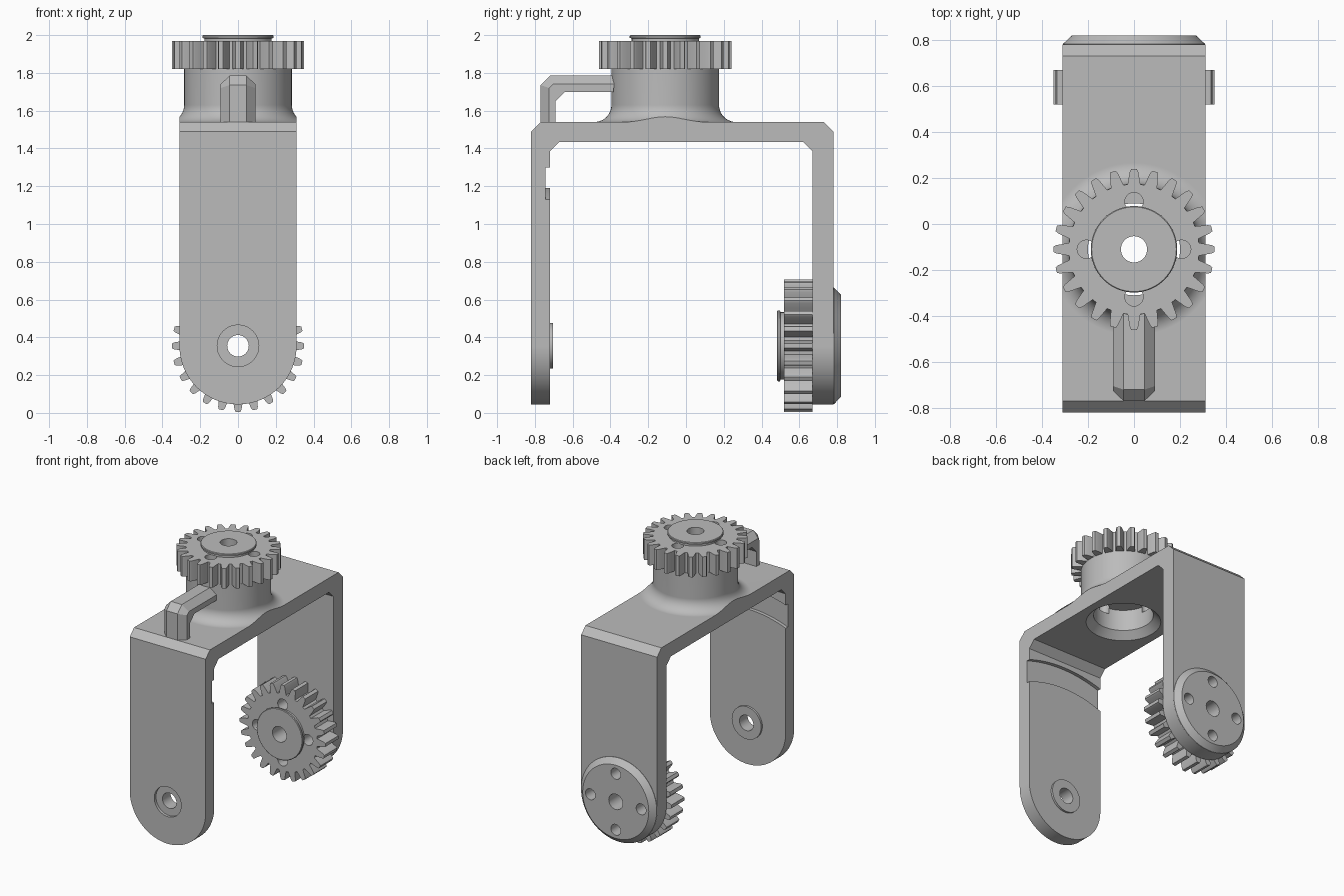
import bpy, bmesh
from math import sin, cos, pi
from mathutils import Matrix, Vector

if "Cube" in bpy.data.objects:
    bpy.data.objects.remove(bpy.data.objects["Cube"], do_unlink=True)

grey = bpy.data.materials.new("grey_plastic")
grey.use_nodes = True
GREY = (0.5, 0.5, 0.5, 1)
grey.diffuse_color = GREY
grey.node_tree.nodes["Principled BSDF"].inputs["Base Color"].default_value = GREY

PIVOT_Z = 0.355      # height of the joint axis in both legs
HALF = 0.31          # half the strap width
AXIS_Y = -0.11       # position of the top gear axis
UP = Matrix.Translation((0, AXIS_Y, 0))
# local z points to the front (-y), local y points up
FORWARD = Matrix.Translation((0, 0, PIVOT_Z)) @ Matrix.Rotation(pi / 2, 4, "X")


def loft(name, rings, matrix=Matrix()):
    """Closed solid through a list of equal-length point rings."""
    bm = bmesh.new()
    loops = [[bm.verts.new(matrix @ Vector(p)) for p in ring] for ring in rings]
    n = len(loops[0])
    for a, b in zip(loops, loops[1:]):
        for i in range(n):
            j = (i + 1) % n
            bm.faces.new((a[i], a[j], b[j], b[i]))
    bm.faces.new(loops[0][::-1])
    bm.faces.new(loops[-1])
    bmesh.ops.recalc_face_normals(bm, faces=bm.faces)
    mesh = bpy.data.meshes.new(name)
    bm.to_mesh(mesh)
    bm.free()
    mesh.materials.append(grey)
    ob = bpy.data.objects.new(name, mesh)
    bpy.context.collection.objects.link(ob)
    return ob


def lathe(name, profile, matrix, centre=(0, 0), n=64):
    """Solid of revolution about local z from (radius, height) pairs."""
    turn = [2 * pi * i / n for i in range(n)]
    return loft(name, [[(centre[0] + r * cos(a), centre[1] + r * sin(a), h) for a in turn]
                       for r, h in profile], matrix)


def prism(name, outline, lo, hi, matrix=Matrix()):
    return loft(name, [[(x, y, h) for x, y in outline] for h in (lo, hi)], matrix)


def combine(ob, other, operation):
    """Apply a boolean and discard the second solid."""
    other.hide_render = True
    mod = ob.modifiers.new("cut", "BOOLEAN")
    mod.operation, mod.object, mod.solver = operation, other, "EXACT"
    bpy.ops.object.select_all(action="DESELECT")
    bpy.context.view_layer.objects.active = ob
    ob.select_set(True)
    bpy.ops.object.modifier_apply(modifier=mod.name)
    bpy.data.objects.remove(other, do_unlink=True)


def bore(ob, radius, lo, hi, matrix, centre=(0, 0)):
    combine(ob, lathe("cutter", [(radius, lo), (radius, hi)], matrix, centre, 40), "DIFFERENCE")


def bolt_holes(ob, lo, hi, matrix):
    for k in range(4):
        a = k * pi / 2
        bore(ob, 0.04, lo, hi, matrix, (0.207 * cos(a), 0.207 * sin(a)))


def finish(ob):
    bpy.ops.object.select_all(action="DESELECT")
    bpy.context.view_layer.objects.active = ob
    ob.select_set(True)
    bpy.ops.object.shade_smooth_by_angle(angle=0.5)
    mod = ob.modifiers.new("weighted_normals", "WEIGHTED_NORMAL")
    mod.keep_sharp = True


# U-shaped strap with chamfered corners, drawn in (y, z) and extruded along x
strap = [(-0.82, 0), (-0.82, 1.49), (-0.77, 1.54), (0.73, 1.54), (0.78, 1.49), (0.78, 0),
         (0.67, 0), (0.67, 1.385), (0.62, 1.435), (-0.67, 1.435), (-0.72, 1.385), (-0.72, 0)]
along_x = Matrix(((0, 0, 1, 0), (1, 0, 0, 0), (0, 1, 0, 0), (0, 0, 0, 1)))
bracket = prism("bracket", strap, -0.4, 0.4, along_x)

# neck with a filleted foot
fillet = [(0.375 - 0.09 * sin(t), 1.63 - 0.09 * cos(t))
          for t in [pi / 2 * i / 10 for i in range(11)]]
neck = lathe("neck", [(0.375, 1.5)] + fillet + [(0.285, 1.82)], UP, n=96)
combine(bracket, neck, "UNION")

# trim to the strap width and round the leg ends
arc = [(HALF * cos(a), HALF * sin(a)) for a in [pi + pi * i / 40 for i in range(41)]]
combine(bracket, prism("cutter", arc + [(HALF, 1.7), (-HALF, 1.7)], -1, 1, FORWARD), "INTERSECT")

# back boss and inner front boss
combine(bracket, lathe("boss", [(0.27, -0.82), (0.309, -0.783), (0.309, -0.72)], FORWARD), "UNION")
combine(bracket, lathe("boss", [(0.12, 0.77), (0.12, 0.705)], FORWARD), "UNION")

# joint bores, front recess and bolt holes in the back leg
bore(bracket, 0.057, -1, 1, FORWARD)
bore(bracket, 0.11, 0.80, 0.9, FORWARD)
bolt_holes(bracket, -0.9, -0.6, FORWARD)

# curved stop groove on the inside of the front leg
sweep = [pi / 2 + 0.5 * (i / 16 - 1) for i in range(33)]
groove = [(r * cos(a), r * sin(a)) for r, angles in ((0.835, sweep), (0.995, sweep[::-1]))
          for a in angles]
combine(bracket, prism("cutter", groove, 0.70, 0.745, FORWARD), "DIFFERENCE")

# wide countersunk opening under the neck, then holes up through it
combine(bracket, lathe("cutter", [(0.26, 1.425), (0.2, 1.485), (0.2, 1.64)], UP), "DIFFERENCE")
bore(bracket, 0.057, 1.5, 1.9, UP)
bolt_holes(bracket, 1.6, 1.9, UP)
finish(bracket)


def gear(prefix, matrix, hub_height):
    """Toothed wheel with a raised lipped hub."""
    teeth = 24
    tooth = [(0.282, -0.028), (0.305, -0.024), (0.338, -0.018), (0.35, -0.012),
             (0.35, 0.012), (0.338, 0.018), (0.305, 0.024), (0.282, 0.028)]
    outline = []
    for k in range(teeth):
        a = 2 * pi * k / teeth
        outline += [(r * cos(a) - s * sin(a), r * sin(a) + s * cos(a)) for r, s in tooth]
    wheel = prism(prefix + "_gear", outline, 0, 0.15, matrix)
    bore(wheel, 0.057, -0.1, 0.3, matrix)
    bolt_holes(wheel, -0.1, 0.3, matrix)
    finish(wheel)
    top = 0.15 + hub_height
    hub = lathe(prefix + "_hub", [(0.178, 0.15), (0.178, top - 0.018), (0.188, top - 0.014),
                                  (0.188, top - 0.004), (0.184, top)], matrix)
    bore(hub, 0.057, 0.1, 0.3, matrix)
    finish(hub)


gear("top", UP @ Matrix.Translation((0, 0, 1.82)), 0.03)
gear("side", FORWARD @ Matrix.Translation((0, 0, -0.67)), 0.037)

# bent hook arm from the strap to the neck, outer edges chamfered
inner = [(-0.69, 1.53), (-0.69, 1.65), (-0.64, 1.70), (-0.385, 1.70)]
middle = [(-0.725, 1.53), (-0.725, 1.72), (-0.705, 1.74), (-0.38, 1.74)]
outer = [(-0.77, 1.53), (-0.77, 1.735), (-0.72, 1.785), (-0.375, 1.785)]
sections = []
for i, m, o in zip(inner, middle, outer):
    half = [(0.092, *i), (0.092, *m), (0.045, *o)]
    sections.append(half + [(-x, y, z) for x, y, z in half[::-1]])
finish(loft("hook_arm", sections))
